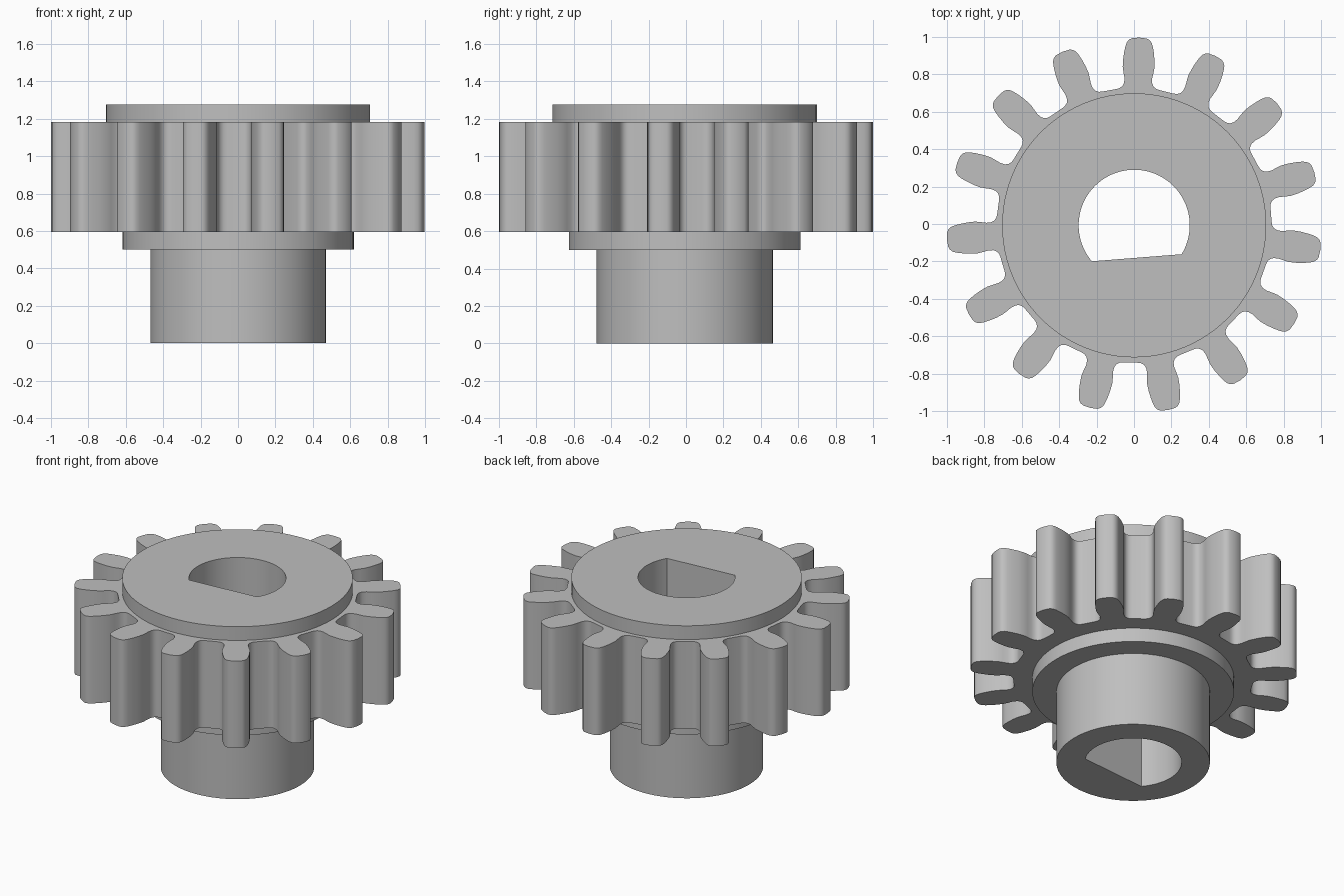
import bpy, bmesh, math
from mathutils import Vector

cube = bpy.data.objects.get("Cube")
if cube:
    bpy.data.objects.remove(cube, do_unlink=True)

CENTRE = Vector((0.001, -0.007, 0))
TEETH = 15
FIRST_TOOTH = math.radians(88.4)

steel = bpy.data.materials.new("grey steel")
steel.use_nodes = True
grey = (0.52, 0.52, 0.52, 1)
steel.diffuse_color = grey
steel.node_tree.nodes["Principled BSDF"].inputs["Base Color"].default_value = grey


def prism(name, outline, z0, z1):
    """Solid made by extruding a flat outline from z0 up to z1."""
    bm = bmesh.new()
    base = bm.faces.new([bm.verts.new((x, y, z0)) for x, y in outline])
    top = bmesh.ops.extrude_face_region(bm, geom=[base])["geom"]
    bmesh.ops.translate(bm, vec=(0, 0, z1 - z0),
                        verts=[v for v in top if isinstance(v, bmesh.types.BMVert)])
    bmesh.ops.recalc_face_normals(bm, faces=bm.faces)
    mesh = bpy.data.meshes.new(name)
    bm.to_mesh(mesh)
    bm.free()
    mesh.materials.append(steel)
    obj = bpy.data.objects.new(name, mesh)
    obj.location = CENTRE
    bpy.context.collection.objects.link(obj)
    return obj


def arc(radius, start=0.0, sweep=2 * math.pi, count=96):
    return [(radius * math.cos(start + sweep * i / count),
             radius * math.sin(start + sweep * i / count)) for i in range(count)]


def combine(target, other, operation):
    mod = target.modifiers.new(operation.lower(), 'BOOLEAN')
    mod.operation = operation
    mod.solver = 'EXACT'
    mod.object = other
    bpy.context.view_layer.objects.active = target
    bpy.ops.object.modifier_apply(modifier=mod.name)
    bpy.data.objects.remove(other, do_unlink=True)


# Tooth flank as (radius, half width), from root fillet to rounded tip
flank = [(0.735, 0.115), (0.738, 0.098), (0.748, 0.083), (0.765, 0.075),
         (0.79, 0.074), (0.82, 0.080), (0.85, 0.085), (0.89, 0.084),
         (0.93, 0.079), (0.96, 0.073), (0.98, 0.066), (0.994, 0.054),
         (1.001, 0.038), (1.004, 0.0)]
side = [(r, -w) for r, w in flank]
tooth = side + [(r, -w) for r, w in reversed(side[:-1])]

gear_outline = []
for i in range(TEETH):
    a = FIRST_TOOTH + i * 2 * math.pi / TEETH
    for r, w in tooth:
        t = a + math.asin(w / r)
        gear_outline.append((r * math.cos(t), r * math.sin(t)))

# Toothed ring, with stepped hub, collar and raised face joined into one solid
gear = prism("pinion_gear", gear_outline, 0.594, 1.183)
combine(gear, prism("raised_face", arc(0.706), 1.0, 1.276), 'UNION')
combine(gear, prism("collar", arc(0.618), 0.5, 0.8), 'UNION')
combine(gear, prism("hub", arc(0.47), 0.0, 0.7), 'UNION')

# D-shaped shaft hole running right through
bore_radius, flat_distance = 0.297, 0.174
half = math.acos(flat_distance / bore_radius)
flat_angle = math.radians(-85.5)
sweep = 2 * math.pi - 2 * half
bore = arc(bore_radius, flat_angle + half, sweep, 64)
end = flat_angle - half
bore.append((bore_radius * math.cos(end), bore_radius * math.sin(end)))
combine(gear, prism("shaft_bore", bore, -0.2, 1.5), 'DIFFERENCE')

# Smooth curved walls, crisp rims
bpy.ops.object.select_all(action='DESELECT')
gear.select_set(True)
bpy.context.view_layer.objects.active = gear
bpy.ops.object.shade_smooth_by_angle(angle=math.radians(35))
